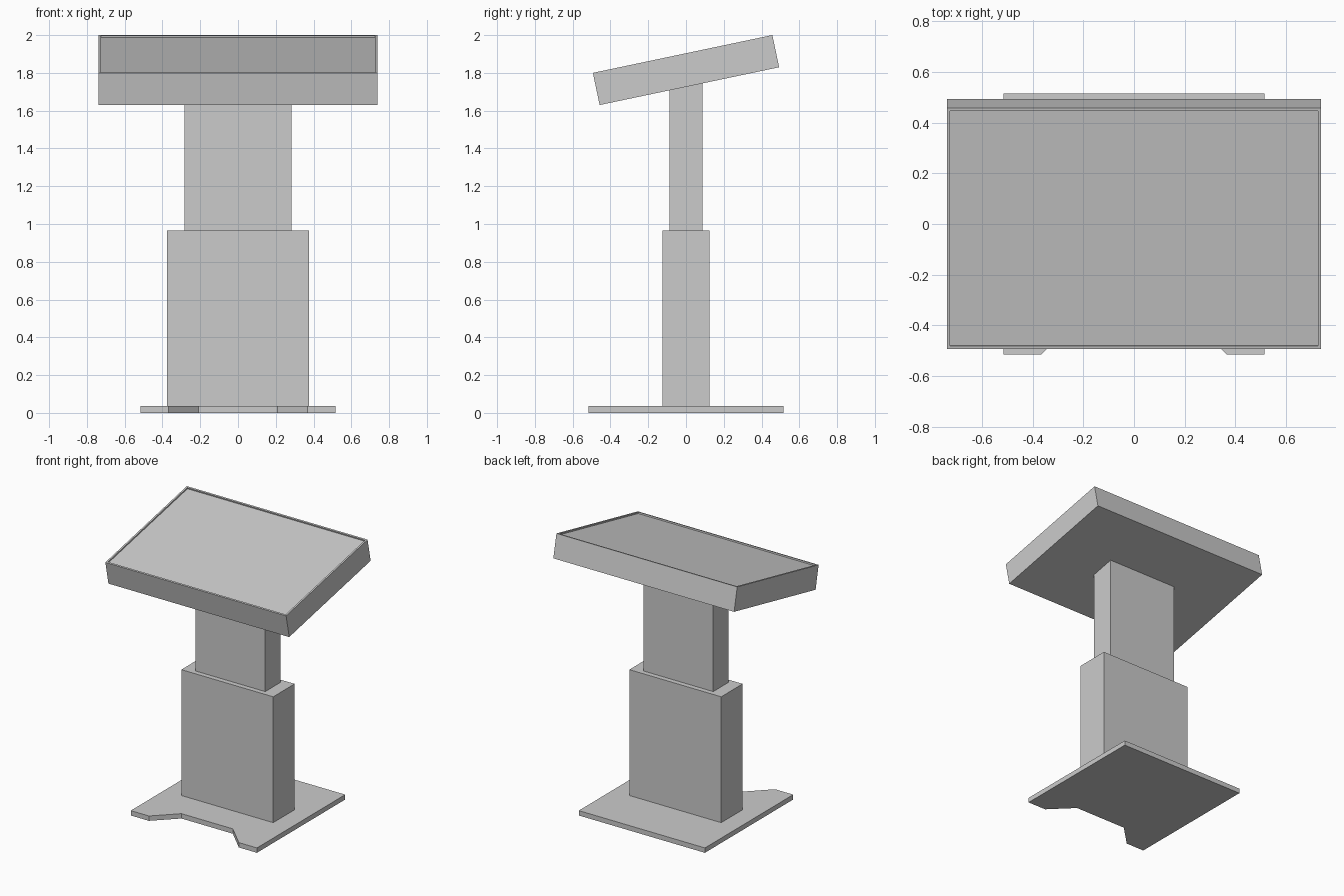
import bpy, bmesh, math
from mathutils import Matrix

if "Cube" in bpy.data.objects:
    bpy.data.objects.remove(bpy.data.objects["Cube"])


def finish(bm, name):
    bmesh.ops.recalc_face_normals(bm, faces=bm.faces[:])
    mesh = bpy.data.meshes.new(name)
    bm.to_mesh(mesh)
    bm.free()
    obj = bpy.data.objects.new(name, mesh)
    bpy.context.collection.objects.link(obj)
    return obj


def prism(name, points, offset):
    """Extrude a closed outline of 3D points along an offset."""
    bm = bmesh.new()
    face = bm.faces.new([bm.verts.new(p) for p in points])
    geom = bmesh.ops.extrude_face_region(bm, geom=[face], use_keep_orig=True)["geom"]
    verts = [g for g in geom if isinstance(g, bmesh.types.BMVert)]
    bmesh.ops.translate(bm, verts=verts, vec=offset)
    return finish(bm, name)


def box(bm, size):
    bmesh.ops.create_cube(bm, size=1)
    bmesh.ops.scale(bm, vec=size, verts=bm.verts[:])


# Base plate with a trapezoid notch at the front, mirrored outline
half = [(0.21, -0.36), (0.367, -0.515), (0.515, -0.515), (0.515, 0.515)]
outline = half + [(-x, y) for x, y in reversed(half)]
prism("base_plate", [(x, y, 0) for x, y in outline], (0, 0, 0.036))

# Lower column sleeve
bm = bmesh.new()
box(bm, (0.75, 0.25, 0.93))
bmesh.ops.translate(bm, verts=bm.verts[:], vec=(0, 0, 0.5))
finish(bm, "lower_column")

# Upper column, cut at an angle to meet the underside of the head
tilt = math.atan2(0.2, 0.95)
head_z = 1.815
thick = 0.174


def underside(y):
    return head_z - thick / 2 / math.cos(tilt) + y * math.tan(tilt)


d = 0.088
side = [(-d, 0.96), (d, 0.96), (d, underside(d)), (-d, underside(-d))]
prism("upper_column", [(-0.284, y, z) for y, z in side], (0.568, 0, 0))

# Tilted display head with a thin rim around a recessed screen
bm = bmesh.new()
box(bm, (1.476, 0.971, thick))
bm.normal_update()
top = max(bm.faces, key=lambda f: f.calc_center_median().z)
bmesh.ops.inset_region(bm, faces=[top], thickness=0.018)
inner = bmesh.ops.extrude_face_region(bm, geom=[top])["geom"]
bmesh.ops.translate(bm, verts=[g for g in inner if isinstance(g, bmesh.types.BMVert)],
                    vec=(0, 0, -0.01))
if top.is_valid:
    bmesh.ops.delete(bm, geom=[top], context='FACES_ONLY')
bmesh.ops.transform(bm, verts=bm.verts[:],
                    matrix=Matrix.Translation((0, 0, head_z)) @ Matrix.Rotation(tilt, 4, 'X'))
finish(bm, "display_head")
